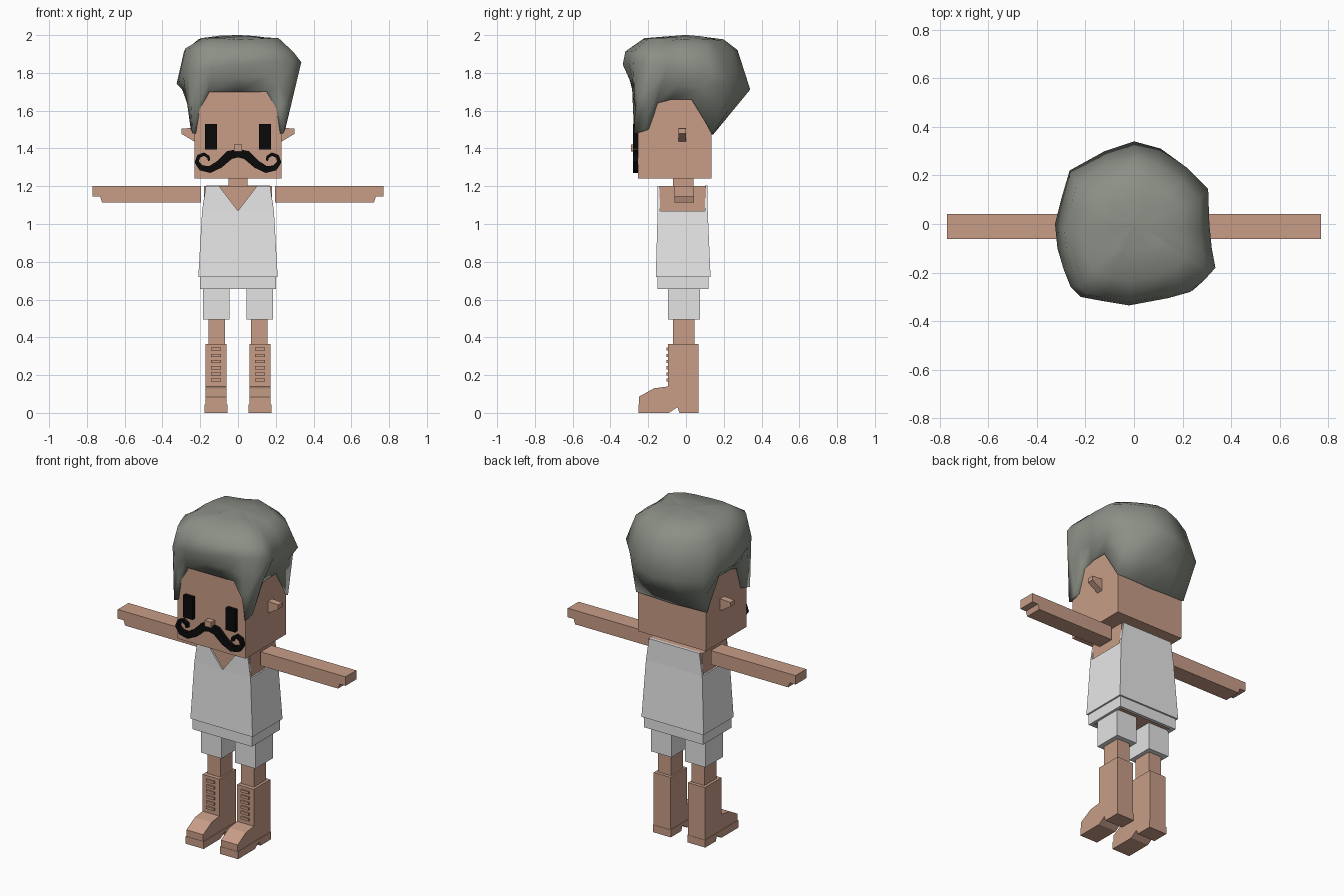
import bpy
import bmesh
import random
from mathutils import Vector

random.seed(4)
default_cube = bpy.data.objects.get("Cube")
if default_cube:
    bpy.data.objects.remove(default_cube, do_unlink=True)


def make_material(name, red, green, blue):
    material = bpy.data.materials.new(name)
    material.use_nodes = True
    colour = (red, green, blue, 1)
    material.diffuse_color = colour
    shader = material.node_tree.nodes["Principled BSDF"]
    shader.inputs["Base Color"].default_value = colour
    shader.inputs["Roughness"].default_value = 0.8
    return material


skin = make_material("skin tan", .58, .34, .245)
shirt_white = make_material("shirt white", .8, .8, .8)
shorts_white = make_material("shorts white", .77, .77, .77)
hair_grey = make_material("hair grey", .26, .28, .24)
black = make_material("black", .003, .003, .003)


def loft(name, rings, material, smooth=False):
    """Join equal-length rings of points with quads and cap both ends."""
    mesh = bpy.data.meshes.new(name)
    bm = bmesh.new()
    loops = [[bm.verts.new(point) for point in ring] for ring in rings]
    for lower, upper in zip(loops, loops[1:]):
        count = len(lower)
        for i in range(count):
            j = (i + 1) % count
            bm.faces.new((lower[i], lower[j], upper[j], upper[i]))
    bm.faces.new(loops[0][::-1])
    bm.faces.new(loops[-1])
    bmesh.ops.recalc_face_normals(bm, faces=bm.faces)
    bm.to_mesh(mesh)
    bm.free()
    if smooth:
        mesh.shade_smooth()
    mesh.materials.append(material)
    part = bpy.data.objects.new(name, mesh)
    bpy.context.collection.objects.link(part)
    return part


def rectangle(x0, x1, y0, y1, z):
    return [(x0, y0, z), (x1, y0, z), (x1, y1, z), (x0, y1, z)]


def box(name, xs, ys, zs, material):
    return loft(name, [rectangle(*xs, *ys, z) for z in zs], material)


def front_prism(name, outline, ys, material):
    """Extrude an (x, z) outline along y."""
    return loft(name, [[(x, y, z) for x, z in outline] for y in ys], material)


def side_prism(name, outline, xs, material):
    """Extrude a (y, z) outline along x."""
    return loft(name, [[(x, y, z) for y, z in outline] for x in xs], material)


# Head, neck and bare torso
box("head", (-.23, .23), (-.255, .135), (1.24, 1.72), skin)
box("neck", (-.05, .05), (-.07, .04), (1.19, 1.25), skin)
box("torso", (-.18, .18), (-.14, .105), (.66, 1.2), skin)
box("nose", (-.022, .022), (-.29, -.25), (1.385, 1.42), skin)

# Sleeveless shirt: body, V-necked front and straight back
loft("shirt_body", [
    rectangle(-.21, .21, -.16, .13, .72),
    rectangle(-.19, .19, -.15, .115, 1.07)], shirt_white)
neckline = [(-.19, 1.07), (-.17, 1.2), (-.1, 1.2), (0, 1.07)]
front_prism("shirt_front_left", [(-x, z) for x, z in neckline], (-.15, -.138), shirt_white)
front_prism("shirt_front_right", neckline, (-.15, -.138), shirt_white)
back_outline = [(-.19, 1.07), (-.17, 1.203), (.17, 1.203), (.19, 1.07)]
front_prism("shirt_back", back_outline, (.1, .115), shirt_white)

# Waistband with an open underside
band = [rectangle(-.2, .2, -.152, .12, z) for z in (.665, .72)]
loft("waistband", band, shorts_white)
for side in (-1, 1):
    box("waistband_side_rim", (side * .18, side * .2), (-.152, .12), (.655, .67), shorts_white)
for name, ys in (("front", (-.152, -.135)), ("back", (.1, .12))):
    box("waistband_" + name + "_rim", (-.2, .2), ys, (.655, .67), shorts_white)
box("torso_underside", (-.18, .18), (-.135, .1), (.66, .668), skin)

# Paired parts
arm_outline = [(.197, 1.2), (.77, 1.2), (.77, 1.145), (.73, 1.145),
               (.72, 1.115), (.197, 1.115)]
ear_outline = [(.22, 1.51), (.3, 1.505), (.3, 1.478), (.22, 1.43)]
boot_outline = [(.065, 0), (.065, .365), (-.095, .365), (-.095, .14), (-.17, .13),
                (-.25, .085), (-.25, 0), (-.09, 0), (-.045, .03), (-.035, 0)]
sole_outline = [(.067, 0), (.067, .045), (-.045, .045), (-.252, .045),
                (-.252, 0), (-.09, 0), (-.045, .03), (-.035, 0)]

for side, label in ((1, "left_"), (-1, "right_")):
    def span(inner, outer):
        return side * inner, side * outer

    def flip(outline):
        return [(side * x, z) for x, z in outline]

    front_prism(label + "arm", flip(arm_outline), (-.062, .042), skin)
    front_prism(label + "ear", flip(ear_outline), (-.04, 0), skin)
    box(label + "eye", span(.112, .175), (-.28, -.25), (1.395, 1.53), black)
    box(label + "shorts_leg", span(.045, .185), (-.095, .075), (.495, .67), shorts_white)
    box(label + "shin", span(.07, .157), (-.07, .045), (.35, .5), skin)
    side_prism(label + "boot", boot_outline, span(.06, .173), skin)
    side_prism(label + "boot_sole", sole_outline, span(.056, .177), skin)
    # Boot lacing
    for row in range(6):
        height = .165 + row * .033
        box(label + "boot_lace", span(.09, .143), (-.104, -.09), (height, height + .016), skin)

    # Moustache half: tapered ribbon ending in a curl
    path = [(0, 1.375, .022), (.045, 1.365, .024), (.1, 1.315, .021), (.15, 1.288, .018),
            (.195, 1.297, .015), (.219, 1.328, .011), (.208, 1.358, .01),
            (.18, 1.37, .009), (.157, 1.355, .008), (.153, 1.335, .006)]
    centres = [Vector((x, z)) for x, z, width in path]
    rings = []
    for i, (x, z, width) in enumerate(path):
        along = centres[min(i + 1, len(path) - 1)] - centres[max(i - 1, 0)]
        if i == 0:
            along = Vector((1, 0))
        across = Vector((-along.y, along.x)).normalized() * width
        a, b = centres[i] + across, centres[i] - across
        rings.append([(side * p.x, y, p.y) for p, y in
                      ((a, -.28), (b, -.28), (b, -.25), (a, -.25))])
    loft(label + "moustache", rings, black)

# Hair: hairline on the head, widest outline, then rings closing over the crown
half_hairline = [(0, -.27, 1.7), (.16, -.27, 1.7), (.215, -.27, 1.61), (.24, -.275, 1.48),
                 (.25, -.215, 1.5), (.245, -.16, 1.64), (.245, -.08, 1.66),
                 (.245, .03, 1.66), (.24, .14, 1.48), (.12, .145, 1.48), (0, .145, 1.475)]
hairline = half_hairline + [(-x, y, z) for x, y, z in half_hairline[-2:0:-1]]
widest = [(-.02, -.335), (.14, -.305), (.23, -.28), (.29, -.23), (.335, -.18),
          (.32, -.1), (.31, 0), (.305, .145), (.22, .23), (.11, .31), (0, .34),
          (-.12, .3), (-.265, .22), (-.3, .1), (-.325, 0), (-.315, -.1),
          (-.29, -.185), (-.26, -.26), (-.22, -.3), (-.14, -.315)]
bulge = [(x, y, 1.78 - .2 * y + .12 * x) for x, y in widest]
lower = [Vector(a).lerp(Vector(b), .5) for a, b in zip(hairline, bulge)]
lip = [(x * .85, y * .85, z) for x, y, z in hairline]


def crown(scale, height, rough):
    return [(x * scale, y * scale - .03 * scale,
             height + random.uniform(-rough, rough)) for x, y in widest]


loft("hair", [lip, hairline, lower, bulge, crown(.88, 1.92, .012), crown(.64, 1.978, .008),
              crown(.3, 1.992, .005), crown(.03, 2, 0)], hair_grey, smooth=True)
